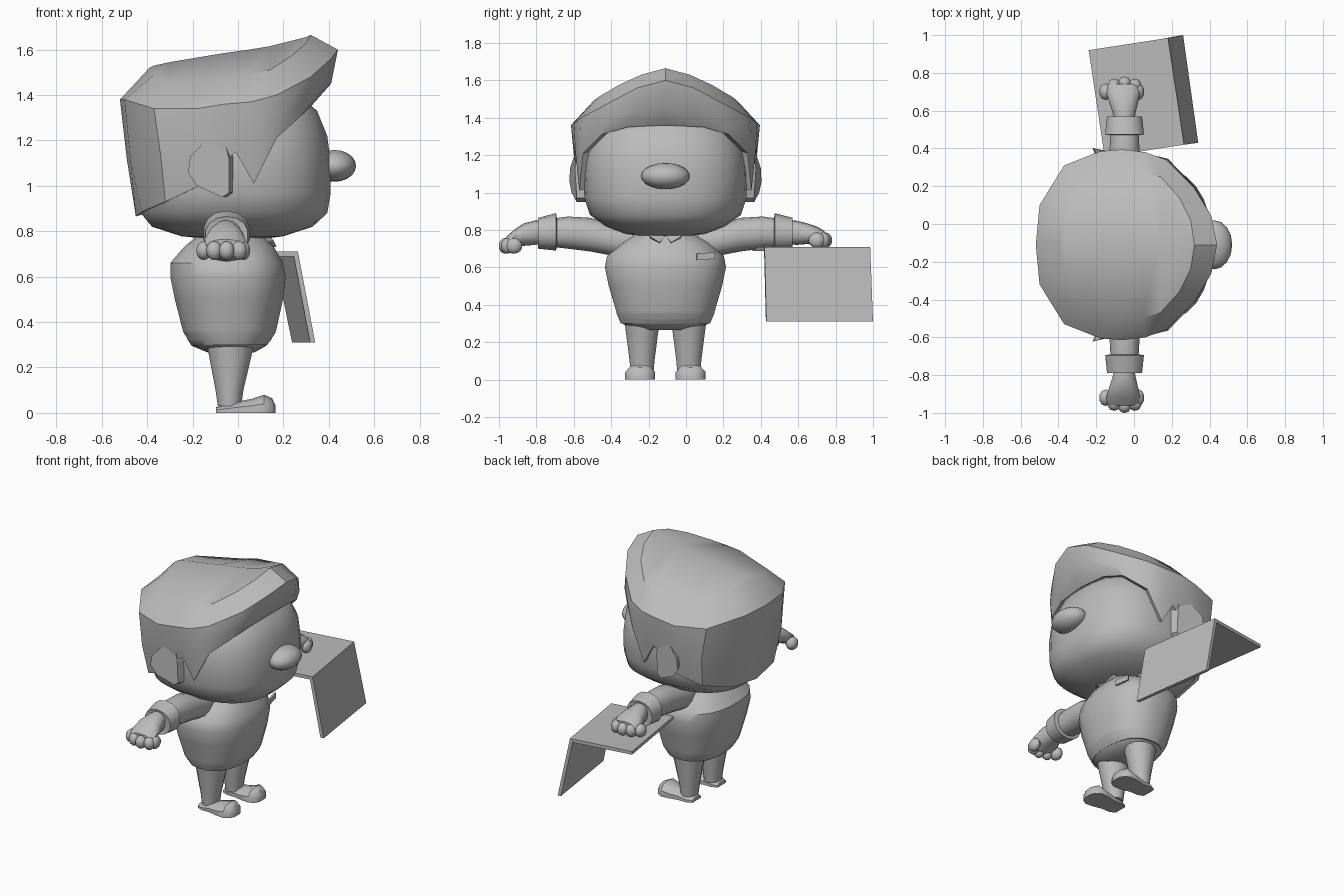
import bpy, bmesh, math
from mathutils import Vector

CY = -0.11  # symmetry plane of the figure, which faces +x
grey = bpy.data.materials.new("plain grey")
grey.diffuse_color = (0.5, 0.5, 0.5, 1)


def finish(name, bm, angle=40):
    bmesh.ops.remove_doubles(bm, verts=bm.verts, dist=0.0005)
    bmesh.ops.recalc_face_normals(bm, faces=bm.faces)
    me = bpy.data.meshes.new(name)
    bm.to_mesh(me)
    bm.free()
    ob = bpy.data.objects.new(name, me)
    bpy.context.collection.objects.link(ob)
    me.materials.append(grey)
    bpy.ops.object.select_all(action='DESELECT')
    ob.select_set(True)
    bpy.context.view_layer.objects.active = ob
    if angle:
        bpy.ops.object.shade_smooth_by_angle(angle=math.radians(angle))
    return ob


def loft(bm, rings):
    """Skin a list of equal closed rings and cap both ends."""
    vs = [[bm.verts.new(p) for p in r] for r in rings]
    n = len(vs[0])
    for a, b in zip(vs, vs[1:]):
        for i in range(n):
            bm.faces.new((a[i], a[(i + 1) % n], b[(i + 1) % n], b[i]))
    bm.faces.new(vs[0])
    bm.faces.new(vs[-1])


def oval(n, p):
    """Unit superellipse points."""
    for i in range(n):
        c, s = math.cos(2 * math.pi * (i + .5) / n), math.sin(2 * math.pi * (i + .5) / n)
        yield math.copysign(abs(c) ** (2 / p), c), math.copysign(abs(s) ** (2 / p), s)


def stack(name, rows, y=CY, n=24, p=2.3, angle=40):
    """Upright body from rows of (z, x min, x max, half width)."""
    bm = bmesh.new()
    loft(bm, [[((a + b) / 2 + c * (b - a) / 2, y + s * h, z) for c, s in oval(n, p)]
              for z, a, b, h in rows])
    return finish(name, bm, angle)


def sideways(bm, side, rows, n=14, p=2.2):
    """Limb along y from rows of (offset, x min, x max, z min, z max)."""
    loft(bm, [[((a + b) / 2 + c * (b - a) / 2, CY + side * o, (lo + hi) / 2 + s * (hi - lo) / 2)
               for c, s in oval(n, p)] for o, a, b, lo, hi in rows])


def ball(bm, centre, radii, u=14, v=9):
    vs = bmesh.ops.create_uvsphere(bm, u_segments=u, v_segments=v, radius=1)['verts']
    for w in vs:
        w.co = Vector(centre) + Vector([w.co[i] * radii[i] for i in range(3)])


def slab(name, quad, push):
    """Thin panel: a polygon extruded along push."""
    bm = bmesh.new()
    loft(bm, [quad, [tuple(Vector(p) + Vector(push)) for p in quad]])
    return finish(name, bm, 0)


# Head and nose
stack("head", [(.765, -.12, .10, .10), (.778, -.25, .20, .21), (.82, -.38, .33, .32),
               (.88, -.43, .395, .405), (.97, -.44, .41, .435), (1.1, -.44, .41, .44),
               (1.22, -.43, .395, .43), (1.33, -.40, .35, .38), (1.42, -.30, .25, .27)],
      n=32, p=2.5)
bm = bmesh.new()
ball(bm, (.425, CY, 1.088), (.095, .13, .07), 16, 10)
finish("nose", bm)

# Hair: columns from forehead to nape, each spine height, crown, brim, middle, hem
columns = [
    (1.665, (.32, 0, 1.665), (.44, 0, 1.60), (.41, 0, 1.45), (.33, 0, 1.36)),
    (1.655, (.30, .13, 1.63), (.41, .15, 1.56), (.39, .16, 1.44), (.32, .20, 1.35)),
    (1.64, (.24, .25, 1.575), (.32, .30, 1.48), (.32, .31, 1.39), (.28, .34, 1.31)),
    (1.615, (.14, .36, 1.51), (.17, .45, 1.40), (.18, .455, 1.31), (.17, .44, 1.21)),
    (1.60, (.05, .385, 1.49), (.06, .49, 1.37), (.075, .48, 1.20), (.07, .46, 1.01)),
    (1.585, (-.06, .385, 1.48), (-.06, .505, 1.36), (-.03, .49, 1.25), (-.01, .47, 1.15)),
    (1.57, (-.15, .37, 1.46), (-.18, .495, 1.34), (-.17, .485, 1.15), (-.17, .46, 1.0)),
    (1.545, (-.30, .32, 1.45), (-.37, .42, 1.34), (-.34, .43, 1.13), (-.32, .39, .93)),
    (1.53, (-.37, .19, 1.49), (-.50, .21, 1.38), (-.475, .23, 1.12), (-.425, .22, .885)),
    (1.52, (-.39, 0, 1.52), (-.52, 0, 1.38), (-.49, 0, 1.12), (-.45, 0, .865))]
bm = bmesh.new()
for side in (1, -1):
    grid = []
    for zs, *pts in columns:
        hem = pts[-1]
        pts = [(pts[0][0], 0, zs)] + pts + [(hem[0] * .86, hem[1] * .86, hem[2] + .02)]
        grid.append([bm.verts.new((x, CY + side * y, z)) for x, y, z in pts])
    for a, b in zip(grid, grid[1:]):
        for i in range(len(a) - 1):
            bm.faces.new((a[i], a[i + 1], b[i + 1], b[i]))
bmesh.ops.dissolve_degenerate(bm, dist=.0005, edges=bm.edges)
finish("hair", bm, 32)

# Torso, jacket hem and pocket
stack("jacket", [(.30, -.20, .13, .24), (.35, -.24, .165, .262), (.365, -.245, .17, .265),
                 (.50, -.28, .20, .305), (.60, -.30, .212, .326), (.66, -.30, .20, .315),
                 (.73, -.24, .16, .24), (.79, -.17, .11, .14)], p=2.4)
stack("hem", [(.265, -.13, .07, .12), (.295, -.205, .125, .225), (.325, -.225, .15, .25),
              (.355, -.235, .16, .258)], p=2.4)
slab("pocket", [(.185, .055, .64), (.165, .15, .645), (.165, .15, .68), (.185, .055, .675)],
     (.012, .004, 0))

for side, label in ((1, "left"), (-1, "right")):
    # Collar point
    slab(label + "_collar", [(.10, CY, .765), (.145, CY + side * .03, .725),
                             (.13, CY + side * .08, .755), (.08, CY + side * .10, .79)],
         (.025, 0, .008))
    # Ear: flat outline leaning outward toward the back
    outline = [(-.13, 1.21), (-.06, 1.2), (-.04, 1.12), (-.04, .97), (-.07, .95),
               (-.18, 1.0), (-.22, 1.06), (-.21, 1.13)]
    slab(label + "_ear", [(x, CY + side * (.485 - .16 * (x + .04) - .9 * (z - 1.08) ** 2), z)
                          for x, z in outline], (.02, -side * .05, 0))
    # Trouser leg
    yl = CY + side * .125
    stack(label + "_leg", [(.03, -.09, .015, .062), (.10, -.10, .025, .068),
                           (.33, -.145, .08, .098)], y=yl, n=16, p=2)
    # Shoe
    bm = bmesh.new()
    shoe = [(-.097, .045, .025), (-.06, .062, .035), (0, .062, .05), (.06, .075, .062),
            (.115, .08, .08), (.15, .06, .065), (.166, .03, .03)]
    loft(bm, [[(x, yl + side * .01 + k * w, z) for k, z in
               ((-1, 0), (-1, h * .5), (-.65, h * .9), (0, h), (.65, h * .9), (1, h * .5), (1, 0))]
              for x, w, h in shoe])
    finish(label + "_shoe", bm)
    # Sleeve and cuff
    bm = bmesh.new()
    sideways(bm, side, [(.15, -.12, .03, .66, .80), (.27, -.14, .04, .66, .825),
                        (.40, -.14, .04, .685, .865), (.52, -.13, .03, .70, .872),
                        (.61, -.125, .025, .71, .86)])
    finish(label + "_sleeve", bm)
    bm = bmesh.new()
    sideways(bm, side, [(.58, -.13, .03, .71, .86), (.585, -.155, .055, .69, .89),
                        (.68, -.145, .045, .70, .865), (.675, -.12, .02, .72, .85)])
    finish(label + "_cuff", bm)
    # Hand with curled fingers and thumb
    up = .03 if side > 0 else 0
    bm = bmesh.new()
    sideways(bm, side, [(.64, -.10, 0, .73, .85), (.70, -.115, .01, .72, .85),
                        (.76, -.135, .025, .715 + up / 3, .835),
                        (.81, -.15, .035, .70 + up * .6, .80 + up * .6),
                        (.85, -.14, .025, .69 + up, .765 + up)])
    for x, o, rx, ry in ((-.105, .845, .036, .035), (-.05, .855, .036, .037),
                         (.005, .845, .036, .035), (-.15, .81, .036, .045),
                         (.025, .81, .03, .045)):
        ball(bm, (x, CY + side * o, .715 + up), (rx, ry, .042), 10, 7)
    finish(label + "_hand", bm)

# Hinged case held in the hand: flat panel and hanging panel
slab("flat_panel", [(-.24, .92, .71), (.18, .985, .71), (.265, .42, .71), (-.155, .355, .71)],
     (0, 0, -.022))
slab("hanging_panel", [(.18, .985, .705), (.265, .42, .705), (.34, .43, .31), (.26, 1.0, .31)],
     (-.022, -.003, 0))
